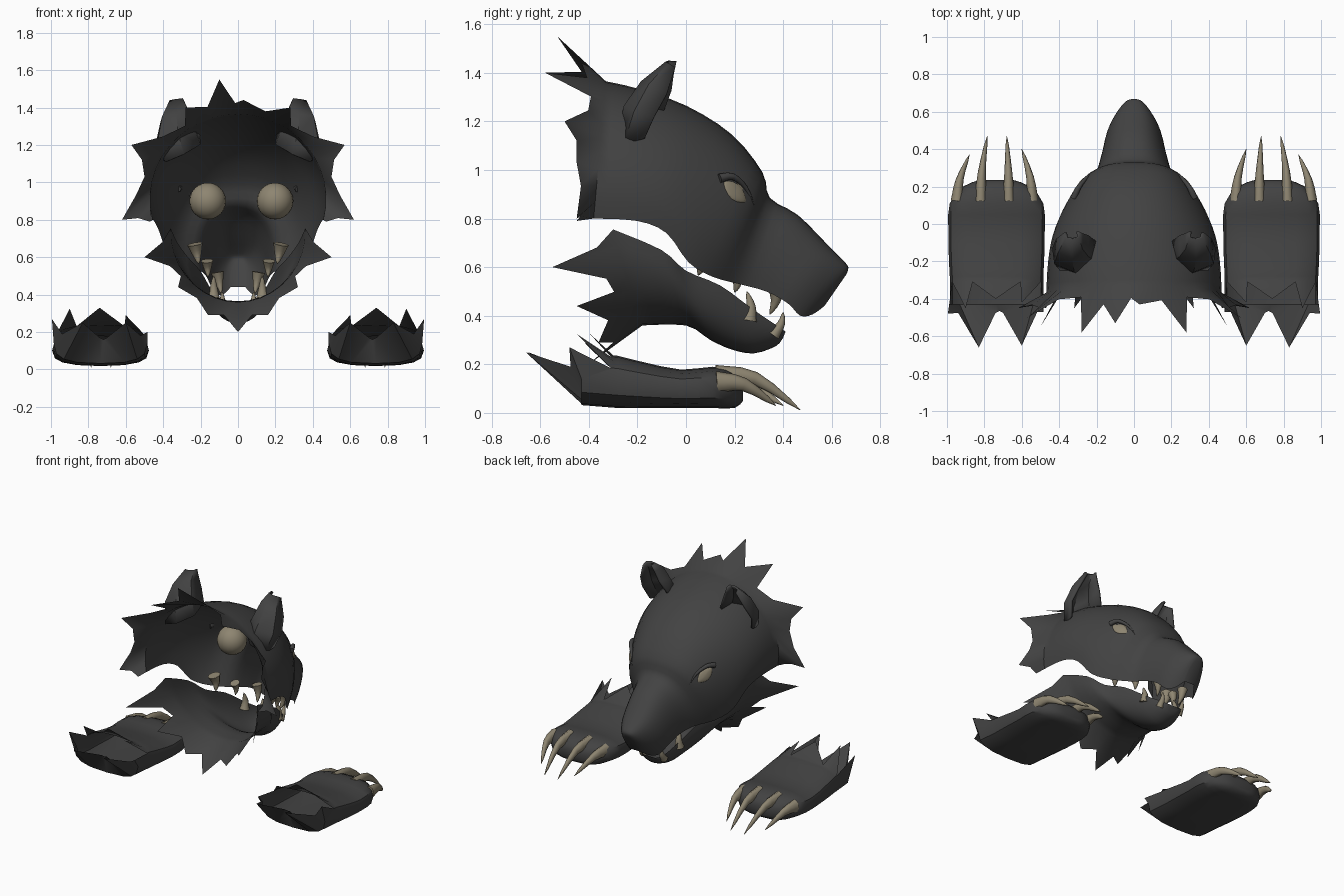
import bpy, bmesh, math
from mathutils import Vector
from mathutils.bvhtree import BVHTree

if "Cube" in bpy.data.objects:
    bpy.data.objects.remove(bpy.data.objects["Cube"])


def material(name, rgb):
    m = bpy.data.materials.new(name)
    m.diffuse_color = (*rgb, 1)
    m.use_nodes = True
    m.node_tree.nodes["Principled BSDF"].inputs["Base Color"].default_value = m.diffuse_color
    return m


FUR = material("dark fur", (0.055, 0.055, 0.055))
BONE = material("dull ivory", (0.27, 0.235, 0.165))


def finish(name, bm, mat, angle=40):
    bmesh.ops.remove_doubles(bm, verts=bm.verts, dist=0.0005)
    bmesh.ops.recalc_face_normals(bm, faces=bm.faces)
    me = bpy.data.meshes.new(name)
    bm.to_mesh(me)
    bm.free()
    me.materials.append(mat)
    for p in me.polygons:
        p.use_smooth = True
    me.set_sharp_from_angle(angle=math.radians(angle))
    ob = bpy.data.objects.new(name, me)
    bpy.context.collection.objects.link(ob)
    return ob


def loft(name, rings, mat, closed=False, cap_first=False, cap_last=False, angle=40):
    bm = bmesh.new()
    vs = [[bm.verts.new(p) for p in r] for r in rings]
    n = len(rings[0])
    for a, b in zip(vs, vs[1:]):
        for i in range(n if closed else n - 1):
            j = (i + 1) % n
            bm.faces.new((a[i], a[j], b[j], b[i]))
    if cap_first:
        bm.faces.new(vs[0])
    if cap_last:
        bm.faces.new(vs[-1])
    return finish(name, bm, mat, angle)


def smooth(stations, sub=3):
    """Spline through the stations."""
    out, last = [], len(stations) - 1
    for i in range(last):
        p = [stations[min(max(i + d, 0), last)] for d in (-1, 0, 1, 2)]
        for s in range(sub):
            t = s / sub
            out.append([0.5 * (2 * b + (c - a) * t + (2 * a - 5 * b + 4 * c - d) * t * t
                               + (3 * b - a - 3 * c + d) * t ** 3) for a, b, c, d in zip(*p)])
    return out + [list(stations[-1])]


def arch(st, half, tmax):
    """Symmetric arch from the ridge (y, z) to the rim (y, z); power squares it."""
    ry, rz, ey, ez, w, power = st
    ring = []
    for k in range(-half, half + 1):
        t = tmax * abs(k) / half
        f = (1 - math.cos(t)) / (1 - math.cos(tmax))
        x = w * max(math.sin(t), 0) ** power
        ring.append(Vector((math.copysign(x, k), ry + (ey - ry) * f, rz + (ez - rz) * f)))
    return ring


def tufts(ring, tips, half, spread):
    """Pull chosen rim points out into pointed fur tips."""
    out = [p.copy() for p in ring]
    for k, tip in tips.items():
        for d in (-1, 0, 1):
            j = k + d
            if abs(j) <= half and (d == 0 or j not in tips):
                out[j + half] += (Vector(tip) - ring[k + half]) * (spread(k) if d else 1)
    return out


def mirrored(tips):
    return {s * k: (s * x, y, z) for k, (x, y, z) in tips.items() for s in (1, -1)}


def spike(name, pts, r, mat=BONE, depth=1.0, sides=8):
    """Tapered curved spike along a path; depth thickens it vertically."""
    path = [Vector(p) for p in smooth(pts, 3)]
    rings = []
    for i, p in enumerate(path):
        d = (path[min(i + 1, len(path) - 1)] - path[max(i - 1, 0)]).normalized()
        u = d.cross(Vector((1, 0.01, 0))).normalized()
        v = d.cross(u)
        q = r * (1 - i / (len(path) - 1)) ** 0.8 + 0.001
        rings.append([p + (u * math.cos(a) * depth + v * math.sin(a)) * q
                      for a in [2 * math.pi * k / sides for k in range(sides)]])
    return loft(name, rings, mat, True, True, True, 65)


# Upper head: hollow mask, open below and behind
HALF = 12
head_st = [(-0.33, 1.365, -0.38, 0.80, 0.47, 1), (-0.2, 1.335, -0.2, 0.79, 0.46, 1),
           (0.0, 1.265, -0.08, 0.74, 0.435, 1), (0.19, 1.145, 0.01, 0.62, 0.388, 0.9),
           (0.315, 0.99, 0.11, 0.56, 0.315, 0.75), (0.345, 0.885, 0.22, 0.53, 0.215, 0.8),
           (0.46, 0.815, 0.33, 0.50, 0.175, 0.8), (0.58, 0.695, 0.42, 0.45, 0.15, 0.75),
           (0.64, 0.635, 0.47, 0.40, 0.115, 0.7), (0.668, 0.60, 0.52, 0.405, 0.075, 0.7),
           (0.66, 0.57, 0.57, 0.44, 0.04, 0.7)]
head_rings = [arch(s, HALF, math.radians(104)) for s in smooth(head_st)]
head_tips = mirrored({3: (0.28, -0.58, 1.40), 6: (0.57, -0.50, 1.20),
                      8: (0.50, -0.45, 1.03), 10: (0.62, -0.45, 0.80), 12: (0.47, -0.45, 0.79)})
head_tips[-1] = (-0.10, -0.53, 1.55)
head_tips[1] = (0.03, -0.43, 1.44)
mane = tufts(head_rings[0], head_tips, HALF, lambda k: 0.22 if abs(k) < 5 else 0.4)
head = loft("upper_head", [mane] + head_rings, FUR, cap_last=True)

# Lower jaw: trough with a ragged throat
JH = 9
jaw_st = [(-0.18, 0.36, -0.30, 0.755, 0.36, 1), (0.0, 0.36, -0.1, 0.67, 0.32, 1),
          (0.1, 0.30, 0.0, 0.585, 0.255, 1), (0.19, 0.26, 0.14, 0.525, 0.20, 1),
          (0.28, 0.245, 0.27, 0.43, 0.145, 1), (0.37, 0.275, 0.38, 0.355, 0.09, 1),
          (0.40, 0.31, 0.41, 0.335, 0.045, 1)]
jaw_rings = [arch(s, JH, math.radians(92)) for s in smooth(jaw_st)]
jaw_tips = mirrored({2: (0.16, -0.36, 0.29), 4: (0.32, -0.45, 0.44), 7: (0.50, -0.55, 0.60)})
jaw_tips[0] = (0.0, -0.40, 0.20)
throat = tufts(jaw_rings[0], jaw_tips, JH, lambda k: 0.3)
loft("lower_jaw", [throat] + jaw_rings, FUR, cap_last=True)

bvh = BVHTree.FromPolygons([v.co for v in head.data.vertices],
                           [tuple(p.vertices) for p in head.data.polygons])

for s, side in ((1, "right"), (-1, "left")):
    # Ear: cupped leaf opening forward and outward
    rows = [[(0.21, -0.09, 1.25), (0.205, -0.20, 1.20), (0.29, -0.27, 1.15), (0.385, -0.25, 1.11),
             (0.40, -0.17, 1.13)],
            [(0.25, -0.06, 1.33), (0.25, -0.17, 1.31), (0.32, -0.25, 1.26), (0.42, -0.21, 1.24),
             (0.43, -0.13, 1.22)],
            [(0.28, -0.05, 1.40), (0.28, -0.13, 1.40), (0.33, -0.18, 1.36), (0.40, -0.15, 1.35),
             (0.41, -0.08, 1.31)],
            [(0.30, -0.04, 1.445), (0.30, -0.07, 1.445), (0.33, -0.08, 1.44), (0.36, -0.07, 1.435),
             (0.365, -0.045, 1.42)]]
    ear = loft(side + "_ear", [[Vector((s * x, y, z)) for x, y, z in r] for r in rows], FUR)
    mod = ear.modifiers.new("thickness", 'SOLIDIFY')
    mod.thickness, mod.offset = 0.015, 0

    # Eyeball inside the mask
    bm = bmesh.new()
    bmesh.ops.create_uvsphere(bm, u_segments=20, v_segments=12, radius=0.098)
    bmesh.ops.translate(bm, verts=bm.verts, vec=(s * 0.18 + 0.018, 0.165, 0.90))
    finish(side + "_eyeball", bm, BONE)

    # Almond eye, slanted down toward the snout, laid on the mask
    hit, nor, _, _ = bvh.find_nearest(Vector((s * 0.31, 0.215, 0.915)))
    if nor.x * s < 0:
        nor = -nor
    axis = Vector((-s * 0.35, 0.6, -0.55))
    axis = (axis - nor * axis.dot(nor)).normalized()
    up = nor.cross(axis)
    bm = bmesh.new()
    bmesh.ops.create_uvsphere(bm, u_segments=16, v_segments=10, radius=1)
    low = [v for v in bm.verts if v.co.z < -0.01]
    bmesh.ops.delete(bm, geom=low, context='VERTS')
    for v in bm.verts:
        c = v.co.copy()
        p = hit + axis * c.x * 0.064 + up * c.y * 0.038 * (1 - 0.4 * c.x * c.x)
        near, n2, _, _ = bvh.find_nearest(p)
        v.co = near + nor * (0.002 + c.z * 0.008)
    finish(side + "_eye", bm, BONE)

    # Brow ridge above the eye
    brow = [hit - axis * 0.09, hit - axis * 0.02 + Vector((0, 0.005, 0.05)),
            hit + axis * 0.05 + Vector((-s * 0.02, 0.01, 0.045)),
            hit + axis * 0.11 + Vector((-s * 0.03, 0, 0.01))]
    spike(side + "_brow", [tuple(p) for p in brow], 0.018, FUR)

    # Teeth: root and tip
    for i, (a, b, r) in enumerate([((0.11, 0.37, 0.52), (0.09, 0.345, 0.405), 0.034),
                                   ((0.165, 0.20, 0.58), (0.16, 0.20, 0.495), 0.032),
                                   ((0.23, 0.06, 0.67), (0.21, 0.05, 0.565), 0.042),
                                   ((0.08, 0.36, 0.32), (0.085, 0.40, 0.415), 0.026),
                                   ((0.13, 0.26, 0.38), (0.13, 0.25, 0.50), 0.032)]):
        mid = tuple((p + q) / 2 + d for p, q, d in zip(a, b, (0, 0.012, 0)))
        spike(f"{side}_tooth_{i + 1}", [(s * p[0], p[1], p[2]) for p in (a, mid, b)], r)

    # Paw: hollow sleeve, flat below, ragged wrist
    N = 16
    rings = []
    for y, hw, z0, z1 in smooth([(0.235, 0.09, 0.05, 0.12), (0.20, 0.18, 0.02, 0.165),
                                 (0.11, 0.25, 0.02, 0.19), (-0.02, 0.258, 0.02, 0.178),
                                 (-0.18, 0.255, 0.02, 0.21), (-0.28, 0.25, 0.02, 0.235)], 2):
        ring = []
        for k in range(N):
            c, sn = math.cos(2 * math.pi * k / N), math.sin(2 * math.pi * k / N)
            x = math.copysign(abs(c) ** 0.7, c) * hw
            z = math.copysign(abs(sn) ** 0.7, sn) * (z1 - z0) / 2
            ring.append(Vector((s * (0.735 + x), y, (z0 + z1) / 2 + z)))
        rings.append(ring)
    wrist = {0: (0.995, -0.48, 0.27), 2: (0.90, -0.45, 0.325), 4: (0.74, -0.40, 0.33),
             6: (0.60, -0.42, 0.29), 8: (0.485, -0.47, 0.20), 9: (0.52, -0.47, 0.18),
             10: (0.60, -0.65, 0.25), 11: (0.70, -0.475, 0.17), 12: (0.72, -0.465, 0.16),
             13: (0.74, -0.475, 0.17), 14: (0.83, -0.66, 0.25), 15: (0.94, -0.475, 0.19)}
    heel, end = [], []
    for k, p in enumerate(rings[-1]):
        low = k >= 8 or k == 0
        heel.append(p + Vector((0, -0.15 if low else -0.02, 0.012 if low else 0.002)))
        if k in wrist:
            x, y, z = wrist[k]
            end.append(Vector((s * x, y, z)))
        else:
            end.append(heel[-1] + Vector((0, -0.01, 0)))
    loft(side + "_paw", rings + [heel, end], FUR, True, cap_first=True)

    # Claws: hooked forward and down
    for i, (bx, tx, ty, tz) in enumerate([(0.545, 0.60, 0.40, 0.03), (0.67, 0.68, 0.47, 0.012),
                                          (0.82, 0.785, 0.47, 0.012), (0.945, 0.88, 0.37, 0.03)]):
        h = 0.15 if i in (1, 2) else 0.125
        pts = [(s * bx, 0.125, h), (s * (bx * 0.8 + tx * 0.2), 0.13 + 0.45 * (ty - 0.13), h - 0.008),
               (s * tx, ty, tz)]
        spike(f"{side}_claw_{i + 1}", pts, 0.034, depth=1.35)
